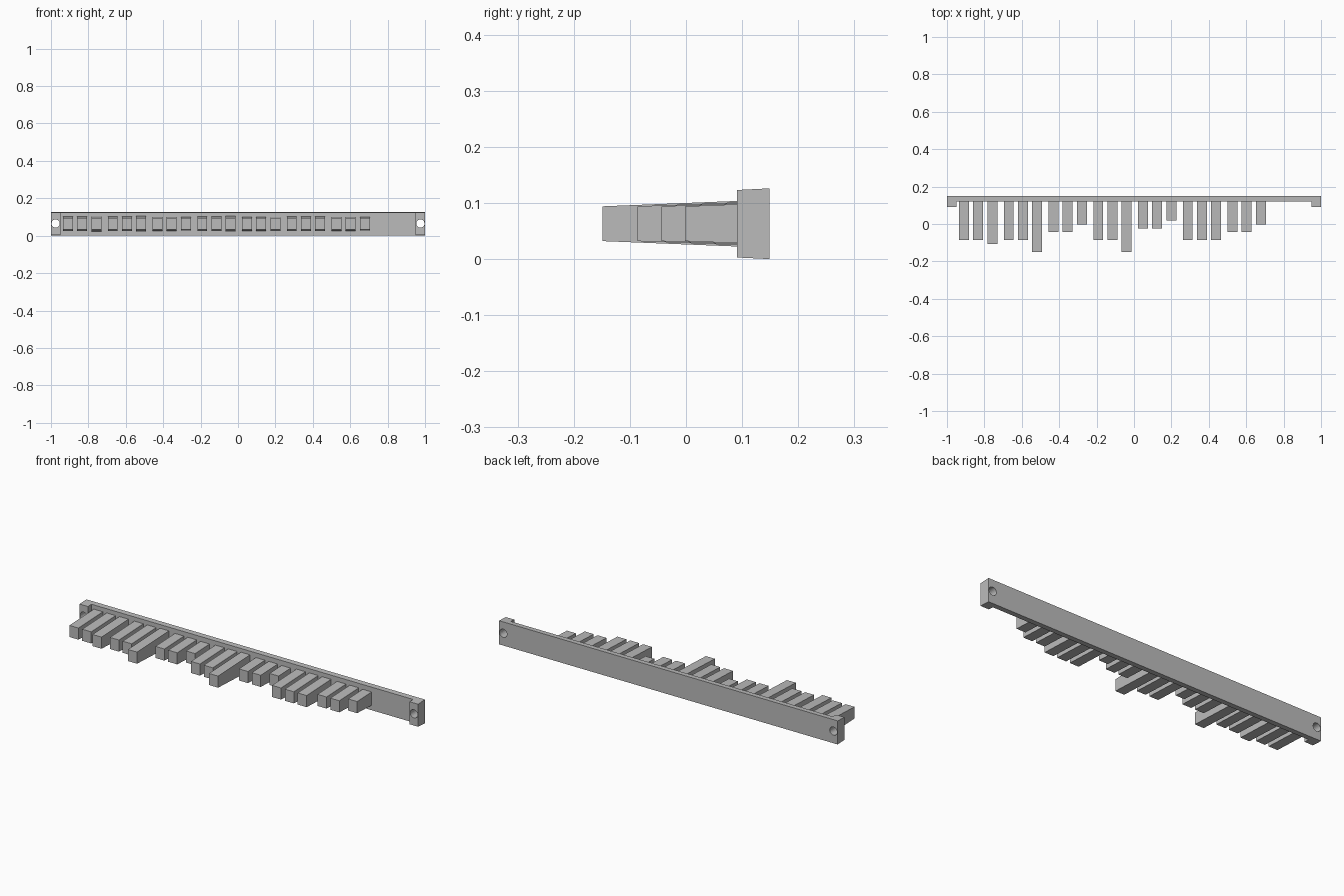
import bpy, bmesh, math

cube = bpy.data.objects.get("Cube")
if cube:
    bpy.data.objects.remove(cube, do_unlink=True)

# One grey plastic for everything
grey = bpy.data.materials.new("grey plastic")
grey.use_nodes = True
colour = (0.5, 0.5, 0.5, 1)
grey.diffuse_color = colour
grey.node_tree.nodes["Principled BSDF"].inputs["Base Color"].default_value = colour

BACK, RAIL_FRONT, END_FRONT, TIP = 0.149, 0.12, 0.091, -0.149
MID_Z = 0.063


def drafted_part(name, plan, half_height):
    """Extrude a plan outline up and down, its height varying with y."""
    bm = bmesh.new()
    low = [bm.verts.new((x, y, MID_Z - half_height(y))) for x, y in plan]
    high = [bm.verts.new((x, y, MID_Z + half_height(y))) for x, y in plan]
    bm.faces.new(low)
    bm.faces.new(high)
    for i in range(len(plan)):
        j = (i + 1) % len(plan)
        bm.faces.new((low[i], low[j], high[j], high[i]))
    bmesh.ops.recalc_face_normals(bm, faces=bm.faces)
    mesh = bpy.data.meshes.new(name)
    bm.to_mesh(mesh)
    bm.free()
    mesh.materials.append(grey)
    obj = bpy.data.objects.new(name, mesh)
    bpy.context.collection.objects.link(obj)
    return obj


# Long rail with a raised block at each end
right_half = [(1, BACK), (1, END_FRONT), (0.95, END_FRONT), (0.95, RAIL_FRONT)]
plan = right_half + [(-x, y) for x, y in reversed(right_half)]
rail = drafted_part("rail", plan, lambda y: MID_Z - 0.05 * (BACK - y))

# Screw holes through the end blocks
for side, x in (("left", 0.975), ("right", -0.975)):
    bpy.ops.mesh.primitive_cylinder_add(
        vertices=24, radius=0.022, depth=0.2,
        location=(x, RAIL_FRONT, 0.065), rotation=(math.pi / 2, 0, 0))
    cutter = bpy.context.object
    cutter.name = side + "_hole_cutter"
    cutter.data.materials.append(grey)
    cutter.hide_render = True
    cutter.hide_set(True)
    cut = rail.modifiers.new(side + "_hole", "BOOLEAN")
    cut.operation = "DIFFERENCE"
    cut.object = cutter
    cut.solver = "EXACT"

# Teeth in groups of three; numbers are steps shorter than the longest tooth
groups = ["332", "330", "557", "330", "668", "333", "557"]
for g, steps in enumerate(groups):
    for t, step in enumerate(steps):
        x = -0.909 + 0.2393 * g + 0.0757 * t
        tip = TIP + 0.021 * int(step)
        w = 0.0265
        drafted_part(f"tooth_{g + 1}_{t + 1}",
                     [(x - w, tip), (x + w, tip),
                      (x + w, RAIL_FRONT), (x - w, RAIL_FRONT)],
                     lambda y, tip=tip: 0.031 + 0.04 * (y - tip))
